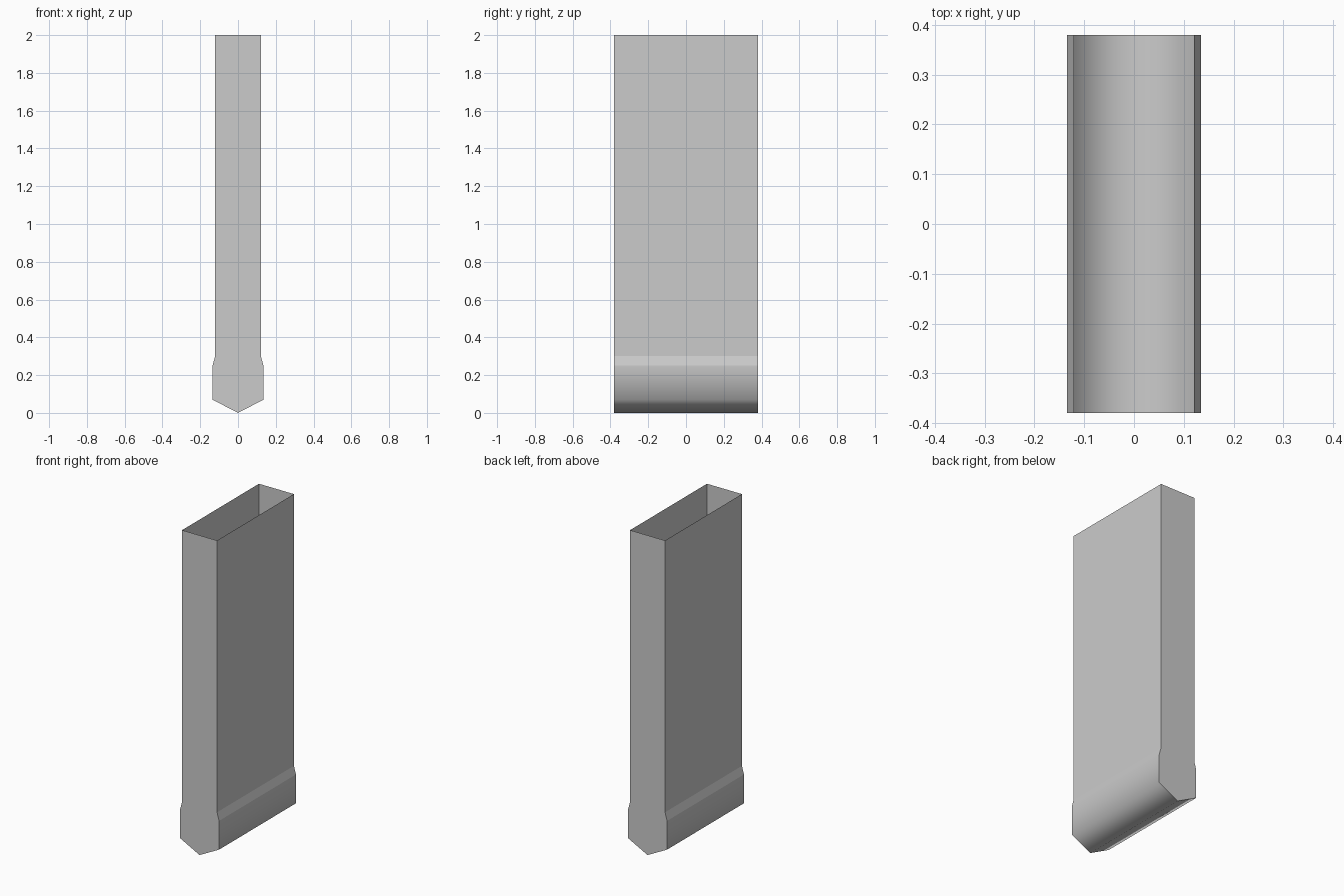
import bpy, bmesh

if "Cube" in bpy.data.objects:
    bpy.data.objects.remove(bpy.data.objects["Cube"])

DEPTH = 0.38  # half length along y

# Right half of the cross-section (x, z), top rim down to the keel
half = [(0.121, 2.0), (0.121, 0.30), (0.135, 0.25), (0.135, 0.07), (0.0, 0.0)]
profile = half + [(-x, z) for x, z in reversed(half[:-1])]

bm = bmesh.new()
front = [bm.verts.new((x, -DEPTH, z)) for x, z in profile]
back = [bm.verts.new((x, DEPTH, z)) for x, z in profile]

# Side walls and pointed underside; the top stays open
for i in range(len(profile) - 1):
    f = bm.faces.new((front[i], front[i + 1], back[i + 1], back[i]))
    f.smooth = max(v.co.z for v in f.verts) < 0.26

# Flat end walls
bm.faces.new(front)
bm.faces.new(back[::-1])
bmesh.ops.recalc_face_normals(bm, faces=bm.faces)

# Outward normals on the open shell
bm.normal_update()
if next(f for f in bm.faces if len(f.verts) > 4).normal.y * \
        next(f for f in bm.faces if len(f.verts) > 4).calc_center_median().y < 0:
    bmesh.ops.reverse_faces(bm, faces=bm.faces)

# Only the lower band and keel blend smoothly together
for e in bm.edges:
    e.smooth = all(f.smooth for f in e.link_faces)

mesh = bpy.data.meshes.new("open_chute")
bm.to_mesh(mesh)
bm.free()
bpy.context.collection.objects.link(bpy.data.objects.new("open_chute", mesh))
